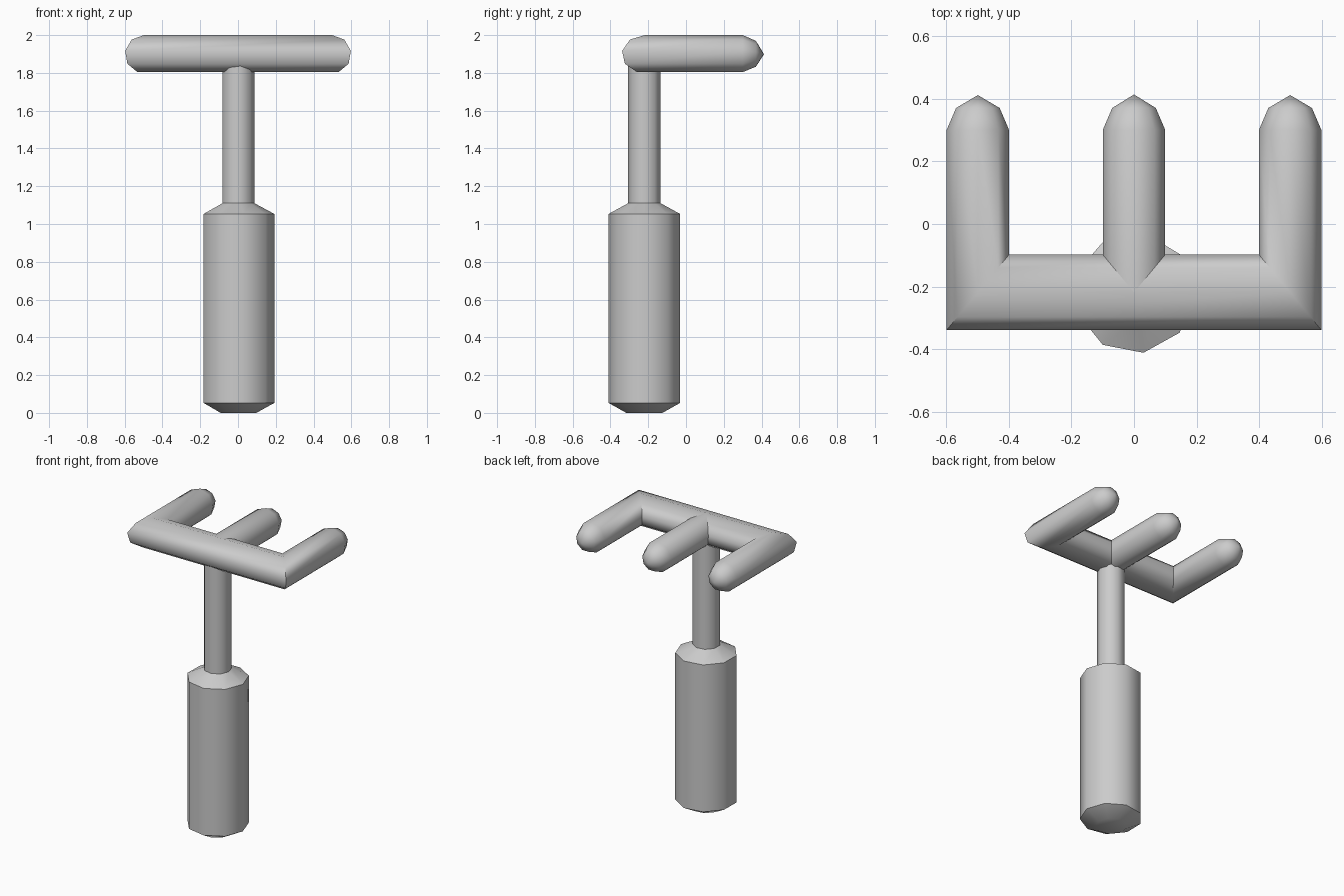
import bpy, bmesh
from math import cos, sin, radians

if "Cube" in bpy.data.objects:
    bpy.data.objects.remove(bpy.data.objects["Cube"])

SIDES = 9
ANGLES = [radians(90 + i * 360 / SIDES) for i in range(SIDES)]
Y0, Z0, R = -0.218, 1.899, 0.101          # bar centre line and tube radius
DOME = [(0.37, 0.70), (0.30, 1.0)]        # prong end: (y, radius factor)


def make_object(name, rings, tips=(None, None)):
    """Skin a list of rings; each end closes to a tip point or a flat cap."""
    bm = bmesh.new()
    loops = [[bm.verts.new(p) for p in ring] for ring in rings]
    for a, b in zip(loops, loops[1:]):
        for i in range(SIDES):
            j = (i + 1) % SIDES
            bm.faces.new((a[i], a[j], b[j], b[i]))
    for loop, tip in ((loops[0], tips[0]), (loops[-1], tips[1])):
        if tip is None:
            bm.faces.new(loop)
        else:
            t = bm.verts.new(tip)
            for i in range(SIDES):
                bm.faces.new((loop[i], loop[(i + 1) % SIDES], t))
    bmesh.ops.recalc_face_normals(bm, faces=bm.faces[:])
    mesh = bpy.data.meshes.new(name)
    bm.to_mesh(mesh)
    bm.free()
    obj = bpy.data.objects.new(name, mesh)
    bpy.context.collection.objects.link(obj)
    bpy.ops.object.select_all(action='DESELECT')
    obj.select_set(True)
    bpy.context.view_layer.objects.active = obj
    bpy.ops.object.shade_smooth_by_angle(angle=radians(48))
    return obj


def prong_ring(x, side, y, f=1.0, slant=0.0):
    """Cross-section of a prong; slant tilts it into a mitre."""
    return [(x + side * R * f * cos(a), y - slant * cos(a), Z0 + R * f * sin(a))
            for a in ANGLES]


def lathe_ring(r, z):
    return [(r * cos(a + radians(-11)), -0.22 + r * sin(a + radians(-11)), z)
            for a in ANGLES]


# Handle with chamfered ends, and the neck rising into the crossbar
make_object("handle_and_neck", [lathe_ring(r, z) for r, z in (
    (0.097, 0.0), (0.193, 0.053), (0.193, 1.053), (0.087, 1.11), (0.087, 1.88))])

# Crossbar and both outer prongs: one tube with mitred corners
halves = {}
for s in (-1, 1):
    halves[s] = [prong_ring(s * 0.498, s, y, f) for y, f in DOME]
    halves[s].append(prong_ring(s * 0.498, s, Y0, 1.0, 0.122))
make_object("crossbar_with_outer_prongs", halves[-1] + halves[1][::-1],
            ((-0.498, 0.411, Z0), (0.498, 0.411, Z0)))

# Middle prong, starting inside the crossbar
make_object("middle_prong",
            [prong_ring(0, 1, y, f) for y, f in DOME] + [prong_ring(0, 1, Y0)],
            ((0, 0.413, Z0), None))
